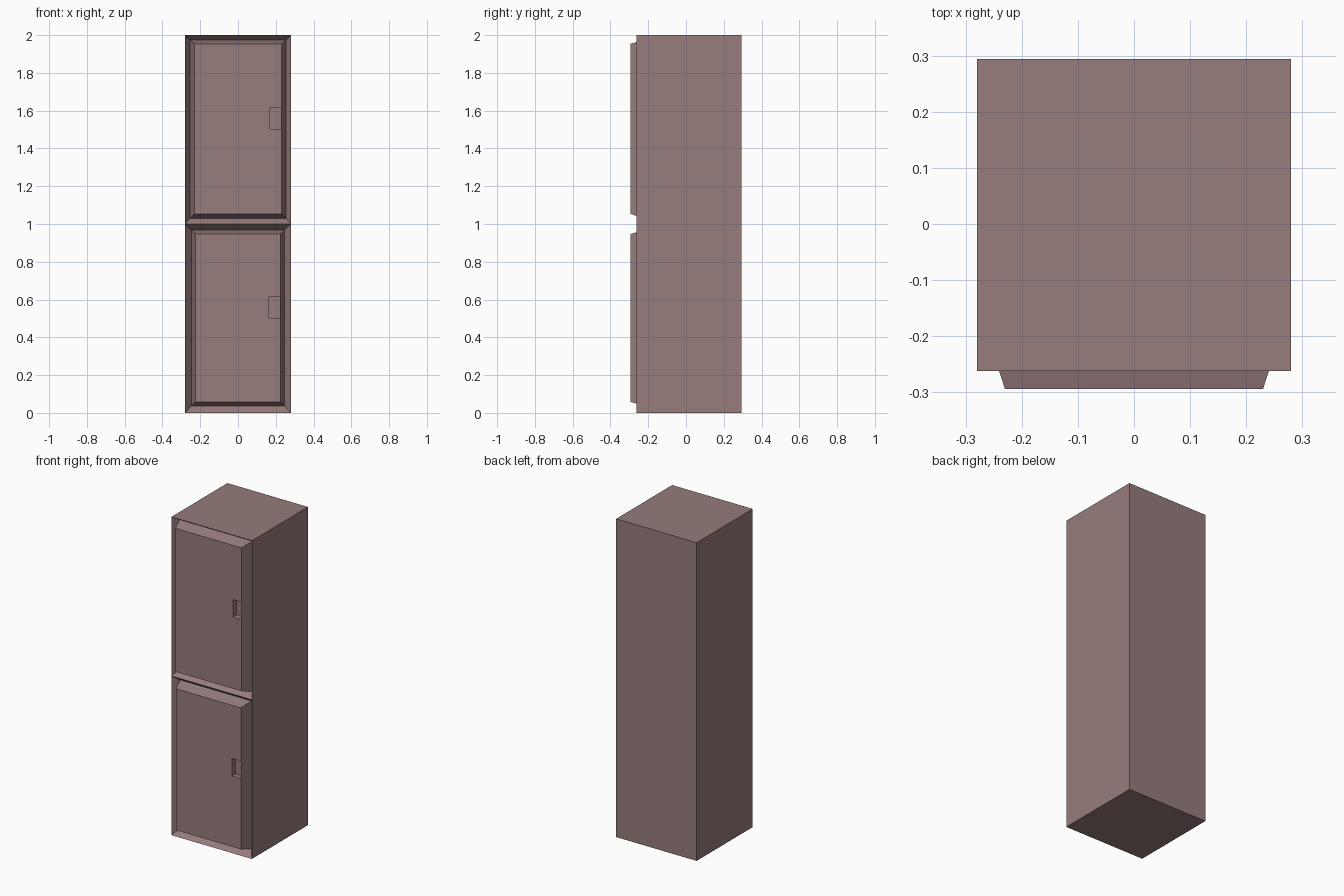
import bpy, bmesh

if "Cube" in bpy.data.objects:
    bpy.data.objects.remove(bpy.data.objects["Cube"])

W, FRONT, BACK = 0.28, -0.262, 0.294
SEAT, DOOR = -0.22, -0.294        # y of door foot and of door face
NOTCH_FLOOR = DOOR + 0.036

mat = bpy.data.materials.new("dusty_mauve_paint")
mat.diffuse_color = (0.31, 0.20, 0.20, 1)
mat.use_nodes = True
mat.node_tree.nodes["Principled BSDF"].inputs["Base Color"].default_value = mat.diffuse_color


def rect(bm, x0, x1, z0, z1, y):
    """Rectangle of vertices, anticlockwise as seen from the front."""
    return [bm.verts.new((x, y, z)) for x, z in ((x0, z0), (x1, z0), (x1, z1), (x0, z1))]


def loft(bm, a, b):
    """Quads from ring a to ring b."""
    for i in range(4):
        j = (i + 1) % 4
        bm.faces.new((a[i], a[j], b[j], b[i]))


def finish(bm, name):
    mesh = bpy.data.meshes.new(name)
    bm.to_mesh(mesh)
    bm.free()
    mesh.materials.append(mat)
    ob = bpy.data.objects.new(name, mesh)
    bpy.context.collection.objects.link(ob)


# name, frame z range, door foot (half width, z range), door face (half width, z range), notch z
lockers = [
    ("lower", (0, 1), (0.247, 0.037, 0.968), (0.225, 0.058, 0.947), 0.503),
    ("upper", (1, 2), (0.254, 1.030, 1.974), (0.230, 1.053, 1.954), 1.503),
]

# Cabinet: closed back and sides, with a sloping recess around each door
bm = bmesh.new()
back = rect(bm, -W, W, 0, 2, BACK)
bm.faces.new(back[::-1])
loft(bm, back, rect(bm, -W, W, 0, 2, FRONT))
for _, (z0, z1), (fx, f0, f1), _, _ in lockers:
    loft(bm, rect(bm, -W, W, z0, z1, FRONT), rect(bm, -fx, fx, f0, f1, SEAT))
finish(bm, "cabinet")

# Doors: tapered panels with a rectangular finger notch at the right edge
for name, _, (fx, f0, f1), (dx, d0, d1), n0 in lockers:
    bm = bmesh.new()
    foot = rect(bm, -fx, fx, f0, f1, SEAT)
    face = rect(bm, -dx, dx, d0, d1, DOOR)
    rim = rect(bm, dx - 0.06, dx, n0, n0 + 0.11, DOOR)
    floor = rect(bm, dx - 0.06, dx, n0, n0 + 0.11, NOTCH_FLOOR)
    loft(bm, foot, face)
    bm.faces.new((face[0], face[1], rim[1], rim[0], rim[3], rim[2], face[2], face[3]))
    loft(bm, rim, floor)
    bm.faces.new(floor)
    finish(bm, name + "_door")
